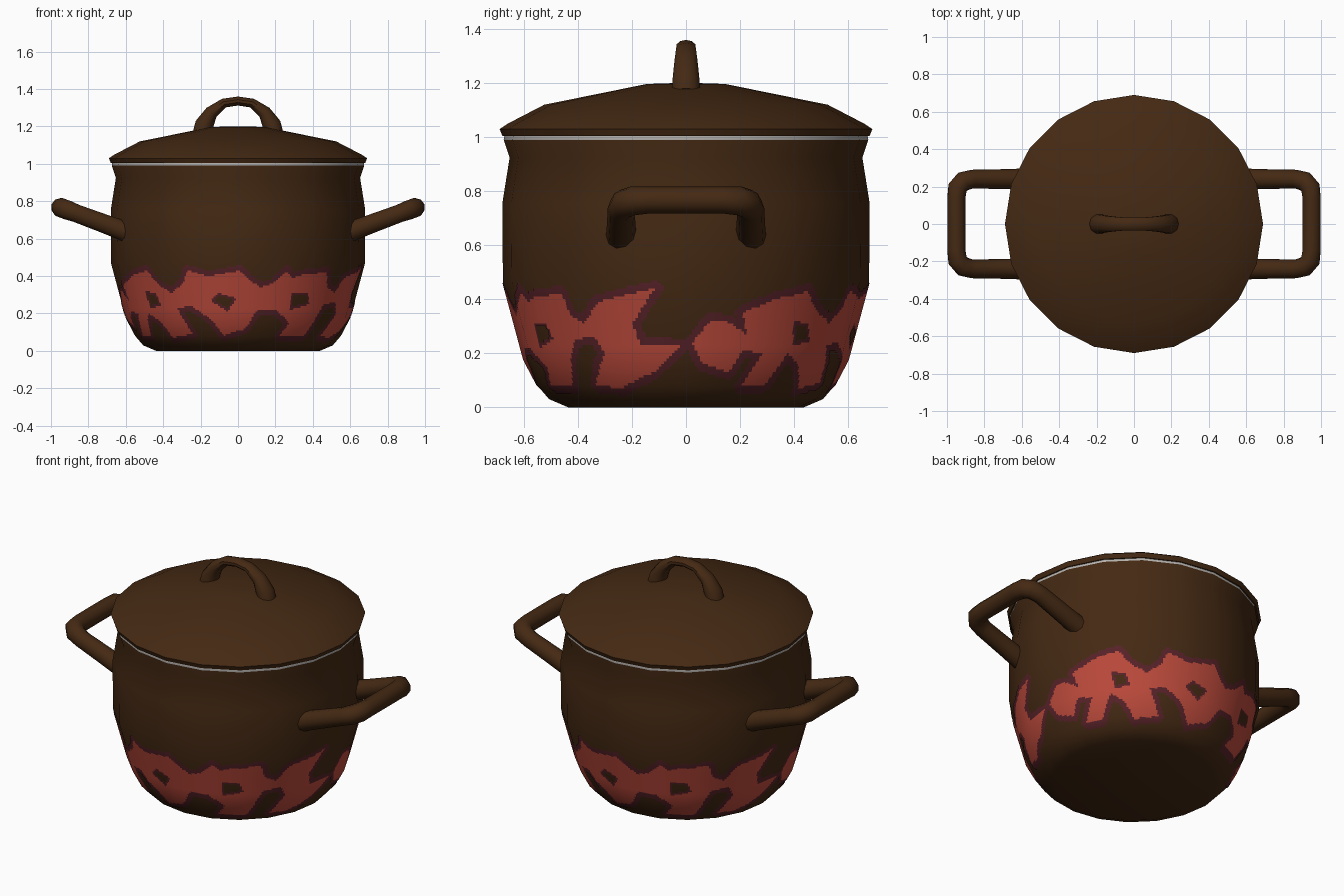
import bpy, bmesh, math
from mathutils import Vector

if "Cube" in bpy.data.objects:
    bpy.data.objects.remove(bpy.data.objects["Cube"])

SIDES = 20


def material(name, rgb):
    m = bpy.data.materials.new(name)
    m.diffuse_color = (*rgb, 1)
    m.use_nodes = True
    m.node_tree.nodes["Principled BSDF"].inputs["Base Color"].default_value = m.diffuse_color
    return m


BROWN = material("dark_brown", (0.058, 0.022, 0.0065))
RED = material("flame_red", (0.50, 0.068, 0.044))
PURPLE = material("flame_edge_purple", (0.095, 0.016, 0.022))
GREY = material("rim_grey", (0.45, 0.43, 0.41))


def finish(bm, name, mats, angle=45):
    bmesh.ops.recalc_face_normals(bm, faces=bm.faces[:])
    me = bpy.data.meshes.new(name)
    bm.to_mesh(me)
    bm.free()
    for m in mats:
        me.materials.append(m)
    ob = bpy.data.objects.new(name, me)
    bpy.context.collection.objects.link(ob)
    bpy.ops.object.select_all(action='DESELECT')
    ob.select_set(True)
    bpy.context.view_layer.objects.active = ob
    bpy.ops.object.shade_smooth_by_angle(angle=math.radians(angle))
    return ob


def bridge(bm, rings):
    """Skin a list of vertex rings and cap both ends."""
    n = len(rings[0])
    for a, b in zip(rings, rings[1:]):
        for i in range(n):
            j = (i + 1) % n
            bm.faces.new((a[i], a[j], b[j], b[i]))
    bm.faces.new(rings[0])
    bm.faces.new(rings[-1])


def lathe(profile):
    bm = bmesh.new()
    rings = []
    for r, z in profile:
        rings.append([bm.verts.new((r * math.cos(math.tau * i / SIDES),
                                    r * math.sin(math.tau * i / SIDES), z)) for i in range(SIDES)])
    bridge(bm, rings)
    return bm


def sweep(name, path, radii, binormal, n=10):
    """Sweep an ellipse along a planar path; radii = (in plane, across plane)."""
    bm = bmesh.new()
    pts = [Vector(p) for p in path]
    b = Vector(binormal).normalized()
    rings = []
    for k, p in enumerate(pts):
        before, after = pts[max(k - 1, 0)], pts[min(k + 1, len(pts) - 1)]
        u = b.cross((after - before).normalized())
        ru, rv = radii[k]
        rings.append([bm.verts.new(p + u * ru * math.cos(math.tau * i / n)
                                   + b * rv * math.sin(math.tau * i / n)) for i in range(n)])
    bridge(bm, rings)
    return finish(bm, name, [BROWN])


# Pot body with a thin grey rim under the lid
BODY = [(0.437, 0), (0.507, 0.03), (0.55, 0.08), (0.60, 0.175), (0.678, 0.465),
        (0.68, 0.755), (0.653, 0.925), (0.675, 0.99), (0.672, 1.007)]
bm = lathe(BODY)
for f in bm.faces:
    f.material_index = 1 if f.calc_center_median().z > 0.99 else 0
finish(bm, "pot_body", [BROWN, GREY])

# Lid
finish(lathe([(0.68, 1.005), (0.69, 1.03), (0.66, 1.05), (0.525, 1.12), (0.145, 1.197),
              (0.05, 1.2)]), "lid", [BROWN])

# Lid handle: arch, thicker at the feet
half = [(0.188, 1.17, 0.052, 0.055), (0.18, 1.21, 0.05, 0.052), (0.142, 1.275, 0.036, 0.045),
        (0.075, 1.325, 0.025, 0.038)]
arch = [(-x, z, a, c) for x, z, a, c in half] + [(0, 1.336, 0.024, 0.037)] + half[::-1]
sweep("lid_handle", [(x, 0, z) for x, z, _, _ in arch], [(a, c) for *_, a, c in arch], (0, 1, 0))

# Side handles: rounded loops tilted upwards
half = [(0.58, 0.24, 0.057), (0.70, 0.24, 0.053), (0.865, 0.24, 0.05), (0.915, 0.227, 0.054),
        (0.943, 0.195, 0.054), (0.95, 0.14, 0.05)]
loop = half + [(x, -y, r) for x, y, r in half[::-1]]
for side, s in (("left", -1), ("right", 1)):
    sweep("side_handle_" + side, [(s * x, y, 0.645 + (x - 0.62) * 0.37) for x, y, _ in loop],
          [(r, r) for *_, r in loop], (-0.37 * s, 0, 1))

# Painted flame band: outline in (degrees from front, height), repeated on front and back
FLAME = [(-88, .235), (-82, .32), (-76, .315), (-69, .27), (-71, .35), (-60, .40), (-47, .43),
         (-42, .36), (-34, .31), (-27, .36), (-24, .43), (-14, .40), (-8, .41), (1, .43),
         (5, .38), (11, .34), (17, .36), (23, .43), (26, .39), (33, .41), (46, .42), (48, .34),
         (54, .31), (60, .39), (80, .44), (72, .31), (74, .235), (88, .225), (78, .13),
         (64, .07), (53, .08), (60, .20), (57, .26), (48, .25), (44, .165), (40, .08),
         (24, .08), (28, .15), (19, .22), (10, .22), (4, .12), (-8, .08), (-14, .17),
         (-24, .24), (-32, .23), (-26, .09), (-40, .07), (-45, .16), (-52, .20), (-58, .08),
         (-68, .08), (-62, .20), (-70, .21), (-74, .13), (-84, .16)]
HOLES = [[(27, .22), (27, .31), (36, .31), (38, .25)],
         [(-14, .27), (-9, .31), (-1, .28), (-5, .21)],
         [(-50, .23), (-51, .32), (-44, .31), (-42, .24)]]
ARC = 0.62 * math.pi / 180


def signed_distance(x, z, poly):
    """Distance to the outline, negative inside."""
    inside, best = False, 9.0
    for (ax, az), (bx, bz) in zip(poly, poly[1:] + poly[:1]):
        if (az > z) != (bz > z) and x < ax + (z - az) * (bx - ax) / (bz - az):
            inside = not inside
        dx, dz, px, pz = (bx - ax) * ARC, bz - az, (x - ax) * ARC, z - az
        t = min(1, max(0, (px * dx + pz * dz) / (dx * dx + dz * dz)))
        best = min(best, math.hypot(px - t * dx, pz - t * dz))
    return -best if inside else best


def paint(deg, z):
    """0 = red, 1 = purple edge, None = bare pot."""
    for h in HOLES:
        d = signed_distance(deg, z, h)
        if d < 0:
            return None if d < -0.013 else 1
    d = signed_distance(deg, z, FLAME)
    return 0 if d < 0 else 1 if d < 0.028 else None


def radius(z):
    for (r0, z0), (r1, z1) in zip(BODY, BODY[1:]):
        if z <= z1:
            return r0 + (r1 - r0) * (z - z0) / (z1 - z0)


def on_pot(deg, z):
    """Point just outside the faceted pot wall."""
    facet = math.cos(math.radians(9)) / math.cos(math.radians(deg % 18 - 9))
    r, a = radius(z) * facet + 0.003, math.radians(deg - 90)
    return (r * math.cos(a), r * math.sin(a), z)


bm = bmesh.new()
Z0, DZ, ROWS = 0.03, 0.01, 47
grid = [[bm.verts.new(on_pot(d, Z0 + k * DZ)) for k in range(ROWS + 1)] for d in range(360)]
for d in range(180):
    for k in range(ROWS):
        colour = paint(d - 89.5, Z0 + (k + 0.5) * DZ)
        if colour is None:
            continue
        for turn in (270, 90):
            a, b = grid[(d + turn) % 360], grid[(d + turn + 1) % 360]
            f = bm.faces.new((a[k], b[k], b[k + 1], a[k + 1]))
            f.material_index = colour
bmesh.ops.delete(bm, geom=[v for v in bm.verts if not v.link_faces], context='VERTS')
me = bpy.data.meshes.new("flame_band")
bm.to_mesh(me)
bm.free()
me.materials.append(RED)
me.materials.append(PURPLE)
me.shade_smooth()
# Round normals so the plates shade like the smooth pot wall
normals = []
for v in me.vertices:
    z = v.co.z
    slope = (radius(z + 0.05) - radius(max(z - 0.05, 0.0))) / (z + 0.05 - max(z - 0.05, 0.0))
    normals.append(Vector((v.co.x, v.co.y, -slope * math.hypot(v.co.x, v.co.y))).normalized())
me.normals_split_custom_set_from_vertices(normals)
bpy.context.collection.objects.link(bpy.data.objects.new("flame_band", me))
